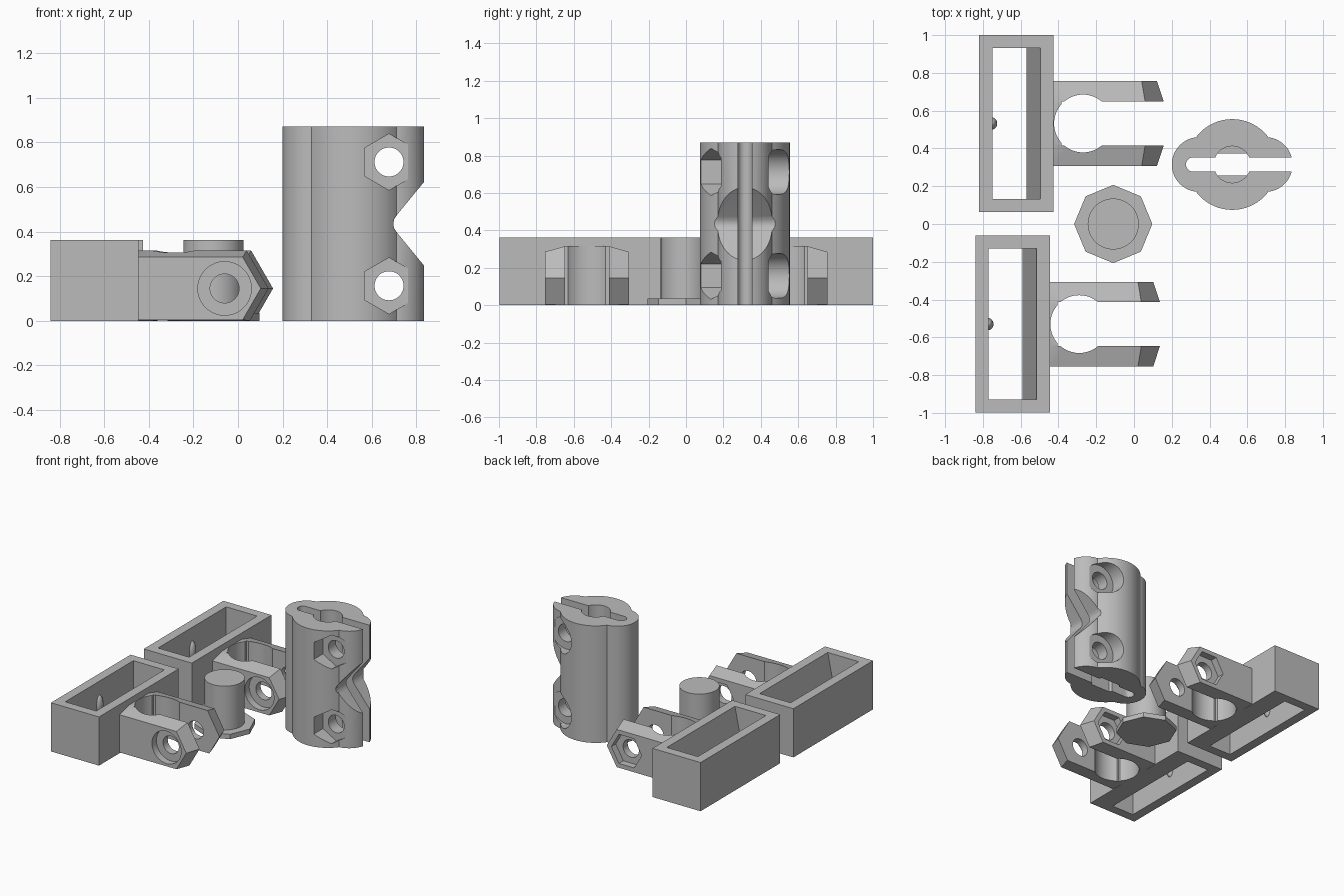
import bpy, bmesh, math
from mathutils import Vector

if "Cube" in bpy.data.objects:
    bpy.data.objects.remove(bpy.data.objects["Cube"])

grey = bpy.data.materials.new("grey plastic")
grey.diffuse_color = (0.5, 0.5, 0.5, 1)
grey.use_nodes = True
grey.node_tree.nodes["Principled BSDF"].inputs["Base Color"].default_value = grey.diffuse_color


def loft(name, sections, axis):
    """Solid through equal-length outlines; sections = [(height, [(u, v), ...])]."""
    place = {"z": lambda u, v, h: (u, v, h), "y": lambda u, v, h: (u, h, v)}[axis]
    bm = bmesh.new()
    rings = [[bm.verts.new(place(u, v, h)) for u, v in pts] for h, pts in sections]
    n = len(rings[0])
    for a, b in zip(rings, rings[1:]):
        for i in range(n):
            j = (i + 1) % n
            bm.faces.new((a[i], a[j], b[j], b[i]))
    bm.faces.new(rings[0][::-1])
    bm.faces.new(rings[-1])
    bmesh.ops.recalc_face_normals(bm, faces=bm.faces)
    me = bpy.data.meshes.new(name)
    bm.to_mesh(me)
    bm.free()
    ob = bpy.data.objects.new(name, me)
    bpy.context.collection.objects.link(ob)
    me.materials.append(grey)
    return ob


def prism(name, pts, axis, lo, hi):
    return loft(name, [(lo, pts), (hi, pts)], axis)


def ring(cu, cv, r, n=64, start=0.0):
    return [(cu + r * math.cos(start + 2 * math.pi * i / n),
             cv + r * math.sin(start + 2 * math.pi * i / n)) for i in range(n)]


def rect(u0, u1, v0, v1):
    return [(u0, v0), (u1, v0), (u1, v1), (u0, v1)]


def combine(ob, other, op="DIFFERENCE"):
    """Apply a boolean and remove the helper."""
    m = ob.modifiers.new("bool", "BOOLEAN")
    m.operation, m.object, m.solver = op, other, "EXACT"
    bpy.context.view_layer.update()
    dg = bpy.context.evaluated_depsgraph_get()
    me = bpy.data.meshes.new_from_object(ob.evaluated_get(dg))
    ob.modifiers.clear()
    ob.data = me
    bpy.data.objects.remove(other)


def finish(ob):
    bpy.ops.object.select_all(action="DESELECT")
    ob.select_set(True)
    bpy.context.view_layer.objects.active = ob
    bpy.ops.object.shade_smooth_by_angle(angle=math.radians(25))


def arm_outline(x0, cx, cz, r):
    """Bar ending in a hexagon point, trimmed at the ground."""
    a = r * math.sqrt(3) / 2
    zb = max(0, cz - a)
    xb = cx + r - (cz - zb) / math.sqrt(3)
    return [(x0, zb), (xb, zb), (cx + r, cz), (cx + r / 2, cz + a), (x0, cz + a)]


def clamp(name, x, yc):
    """Open rectangular frame with a two-armed bolt clamp; x = frame's left side."""
    face, bx, bz = x + 0.395, x + 0.78, 0.145
    # clamp arms, widening toward the middle
    arms = loft(name + "_arms", [
        (yc + s, arm_outline(face - 0.03, bx, bz, r))
        for s, r in ((-0.224, 0.162), (-0.117, 0.197), (0.117, 0.197), (0.224, 0.162))], "y")
    combine(arms, prism("c", ring(x + 0.55, yc, 0.153), "z", -0.1, 0.6))
    combine(arms, prism("c", rect(x + 0.435, x + 1.2, yc - 0.117, yc + 0.117), "z", -0.1, 0.6))
    # bolt hole, round head seat in front, hexagonal nut seat behind
    combine(arms, prism("c", ring(bx, bz, 0.065, 48), "y", yc - 0.4, yc + 0.4))
    combine(arms, prism("c", ring(bx, bz, 0.12), "y", yc - 0.4, yc - 0.172))
    combine(arms, prism("c", ring(bx, bz, 0.125, 6), "y", yc + 0.172, yc + 0.4))
    # frame with one sloping inner wall
    frame = prism(name, rect(x, face, yc - 0.468, yc + 0.468), "z", 0, 0.362)
    combine(frame, arms, "UNION")
    y0, y1 = yc - 0.4, yc + 0.4
    s = (0.325 - 0.25) / 0.362
    combine(frame, loft("c", [
        (-0.1, rect(x + 0.07, x + 0.25 - 0.1 * s, y0, y1)),
        (0.462, rect(x + 0.07, x + 0.325 + 0.1 * s, y0, y1))], "z"))
    finish(frame)
    # locating bump on the inner wall
    bpy.ops.mesh.primitive_uv_sphere_add(segments=24, ring_count=12, radius=1,
                                         location=(x + 0.068, yc, 0.19))
    bump = bpy.context.object
    bump.name = name + "_bump"
    bump.scale = (0.028, 0.032, 0.07)
    bump.data.materials.append(grey)
    finish(bump)


clamp("front_clamp", -0.84, -0.53)
clamp("back_clamp", -0.82, 0.532)

# knob: octagonal foot with a round post
foot = prism("knob", ring(-0.11, 0, 0.207, 8), "z", 0, 0.036)
combine(foot, prism("post", ring(-0.11, 0, 0.135), "z", 0.01, 0.362), "UNION")
finish(foot)

# split coupler: round core with a lobe on each side
CX, CY, H = 0.52, 0.315, 0.87
core_a = math.asin(0.145 / 0.24)


def arc(cx, r, a0, a1, n):
    return [(cx + r * math.cos(a0 + (a1 - a0) * i / n),
             CY + r * math.sin(a0 + (a1 - a0) * i / n)) for i in range(n + 1)]


P = math.pi
outline = (arc(CX + 0.175, 0.145, -P / 2, P / 2, 24)
           + arc(CX, 0.24, core_a, P - core_a, 24)
           + arc(CX - 0.175, 0.145, P / 2, 3 * P / 2, 24)
           + arc(CX, 0.24, P + core_a, 2 * P - core_a, 24))
coupler = prism("split_coupler", outline, "z", 0, H)
# slot with a rounded closed end
slot = arc(0.313, 0.038, P / 2, 3 * P / 2, 16) + [(1.1, CY - 0.038), (1.1, CY + 0.038)]
combine(coupler, prism("c", slot, "z", -0.1, 1))
# shaft bore: flat-sided below, round above
fa = math.asin(0.057 / 0.097)
flat = arc(CX, 0.097, -fa, fa, 12) + arc(CX, 0.097, P - fa, P + fa, 12)
combine(coupler, prism("c", flat, "z", -0.1, 0.5))
combine(coupler, prism("c", ring(CX, CY, 0.097), "z", H / 2, 1))
# rounded V notch in the open side
notch = [(0.92, 0.14), (0.84, 0.24), (0.713, 0.395), (0.7, 0.415), (0.696, 0.435),
         (0.7, 0.455), (0.713, 0.475), (0.84, 0.63), (0.92, 0.73)]
combine(coupler, prism("c", notch, "y", -0.2, 0.8))
# two bolt holes with nut seats in front and round seats behind
for z in (0.157, 0.712):
    combine(coupler, prism("c", ring(0.677, z, 0.065, 48), "y", -0.1, 0.8))
    combine(coupler, prism("c", ring(0.677, z, 0.126, 6, P / 6), "y", -0.1, 0.187))
    combine(coupler, prism("c", ring(0.677, z, 0.12), "y", 0.44, 0.8))
finish(coupler)
